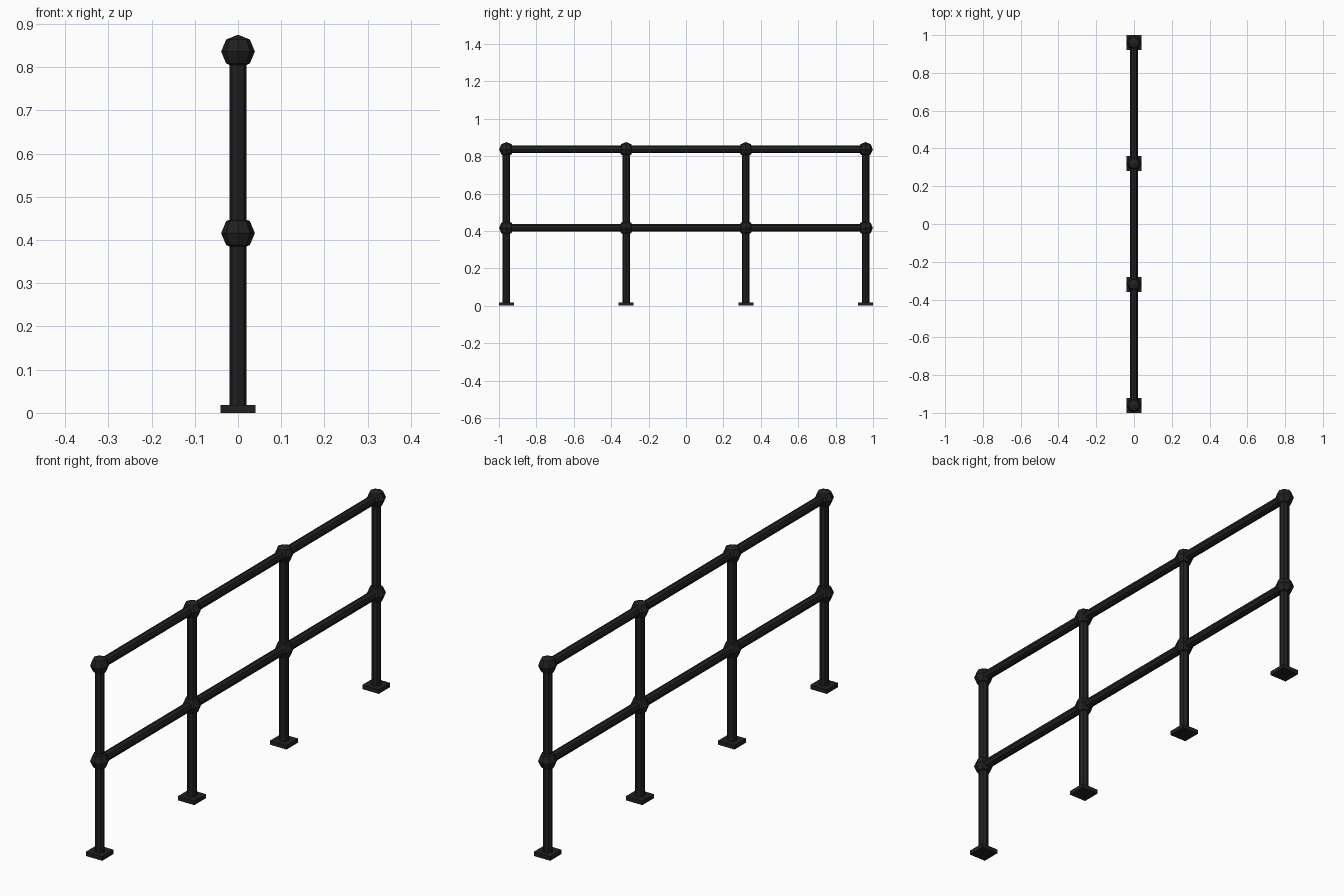
import bpy
import math

if "Cube" in bpy.data.objects:
    bpy.data.objects.remove(bpy.data.objects["Cube"])

black = bpy.data.materials.new("black painted steel")
black.diffuse_color = (0.015, 0.015, 0.015, 1)
black.use_nodes = True
black.node_tree.nodes["Principled BSDF"].inputs["Base Color"].default_value = black.diffuse_color

POSTS = (-0.96, -0.32, 0.32, 0.96)
RAILS = {"middle": 0.416, "top": 0.836}
TUBE_R, BALL_R, PLATE_H = 0.02, 0.039, 0.018


def finish(name):
    ob = bpy.context.object
    ob.name = name
    ob.data.materials.append(black)


def tube(name, loc, length, rot=(0, 0, 0)):
    bpy.ops.mesh.primitive_cylinder_add(vertices=8, radius=TUBE_R, depth=length,
                                        location=loc, rotation=rot)
    finish(name)


for i, y in enumerate(POSTS, 1):
    # Square foot plate
    bpy.ops.mesh.primitive_cube_add(size=1, location=(0, y, PLATE_H / 2),
                                    scale=(0.08, 0.08, PLATE_H))
    finish(f"foot_plate_{i}")

    # Upright post
    top = RAILS["top"]
    tube(f"post_{i}", (0, y, (top + 0.005) / 2), top - 0.005)

    # Faceted ball joints
    for level, z in RAILS.items():
        bpy.ops.mesh.primitive_uv_sphere_add(segments=8, ring_count=4,
                                             radius=BALL_R, location=(0, y, z))
        finish(f"{level}_ball_joint_{i}")

# Horizontal rails
for level, z in RAILS.items():
    tube(f"{level}_rail", (0, 0, z), POSTS[-1] - POSTS[0], (math.pi / 2, 0, 0))
